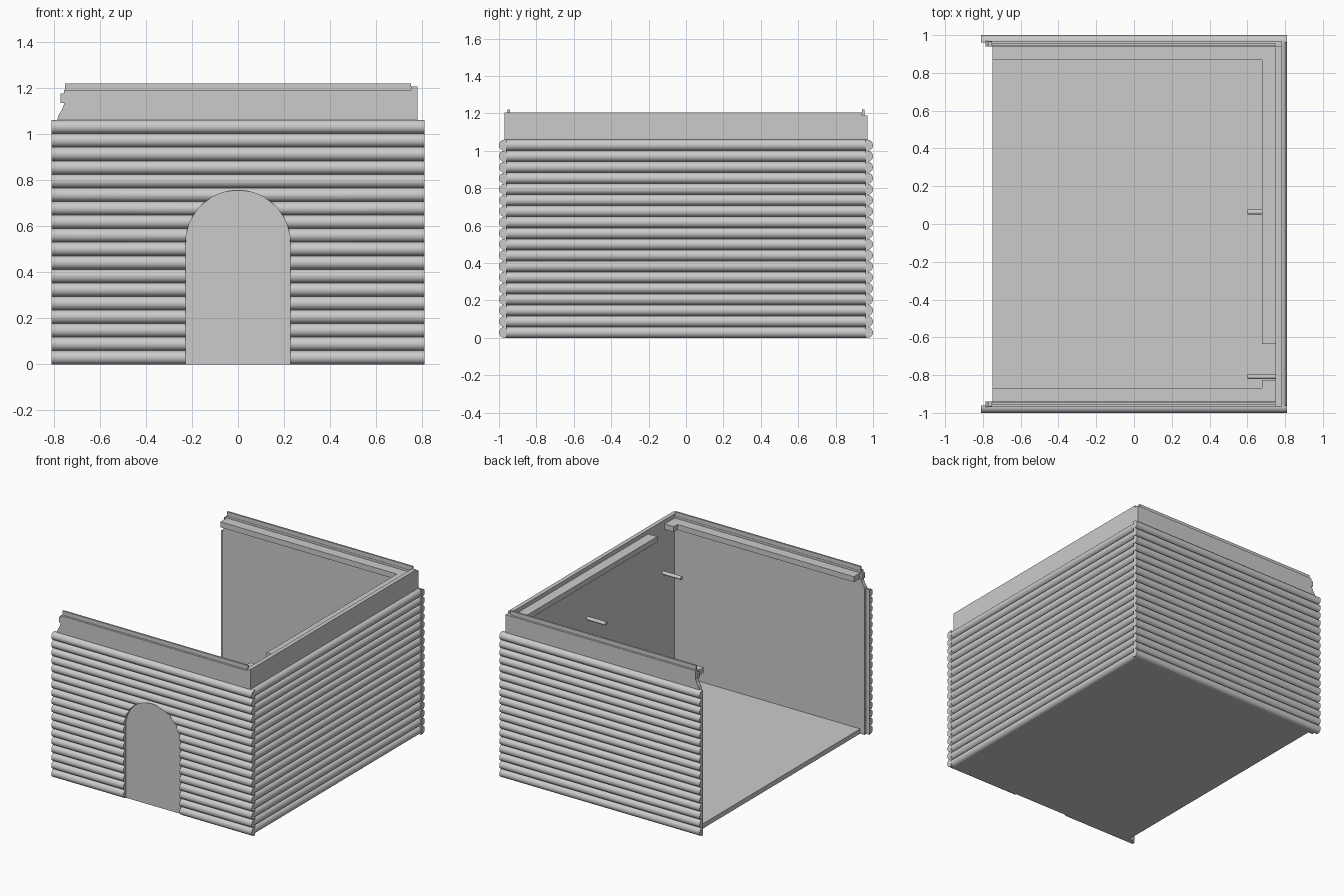
import bpy, bmesh, math
from mathutils import Vector

cube = bpy.data.objects.get("Cube")
if cube:
    bpy.data.objects.remove(cube, do_unlink=True)

grey = bpy.data.materials.new("plain_grey")
grey.use_nodes = True
COLOUR = (0.6, 0.6, 0.6, 1)
grey.diffuse_color = COLOUR
grey.node_tree.nodes["Principled BSDF"].inputs["Base Color"].default_value = COLOUR


def prism(name, axis, profile, start, end, smooth=False):
    """Extrude a (horizontal, z) profile along the x or y axis."""
    bm = bmesh.new()
    if axis == "x":
        points = [(start, h, z) for h, z in profile]
        shift = Vector((end - start, 0, 0))
    else:
        points = [(h, start, z) for h, z in profile]
        shift = Vector((0, end - start, 0))
    face = bm.faces.new([bm.verts.new(p) for p in points])
    moved = bmesh.ops.extrude_face_region(bm, geom=[face])["geom"]
    bmesh.ops.translate(bm, vec=shift,
                        verts=[g for g in moved if isinstance(g, bmesh.types.BMVert)])
    bmesh.ops.recalc_face_normals(bm, faces=bm.faces)
    mesh = bpy.data.meshes.new(name)
    bm.to_mesh(mesh)
    bm.free()
    mesh.materials.append(grey)
    obj = bpy.data.objects.new(name, mesh)
    bpy.context.collection.objects.link(obj)
    if smooth:
        select(obj)
        bpy.ops.object.shade_smooth_by_angle(angle=math.radians(40))
    return obj


def select(obj):
    bpy.ops.object.select_all(action="DESELECT")
    obj.select_set(True)
    bpy.context.view_layer.objects.active = obj


def box(name, x, y, z):
    return prism(name, "x", [(y[0], z[0]), (y[1], z[0]), (y[1], z[1]), (y[0], z[1])], *x)


LOGS, LOG_TOP, STEPS = 18, 1.06, 12
RADIUS = LOG_TOP / LOGS / 2


def log_profile(base, out):
    """Stack of half-round logs bulging in the given direction."""
    pts = [(base - out * 0.01, LOG_TOP), (base - out * 0.01, 0)]
    for i in range(LOGS):
        for s in range(0 if i == 0 else 1, STEPS + 1):
            a = math.pi * s / STEPS
            pts.append((base + out * RADIUS * math.sin(a),
                        RADIUS * (2 * i + 1 - math.cos(a))))
    return pts


# Log cladding
front_logs = prism("front_logs", "x", log_profile(-0.97, -1), -0.81, 0.81)
prism("back_logs", "x", log_profile(0.97, 1), -0.81, 0.81, True)
prism("side_logs", "y", log_profile(0.78, 1), -0.97, 0.97, True)

# Arched doorway cut through the front logs only
HALF, SPRING = 0.227, 0.528
arch = [(-HALF, -0.1), (HALF, -0.1)]
arch += [(HALF * math.cos(math.pi * k / 32), SPRING + HALF * math.sin(math.pi * k / 32))
         for k in range(33)]
cutter = prism("door_cutter", "y", arch, -1.1, -0.97)
cutter.hide_render = True
cut = front_logs.modifiers.new("doorway", "BOOLEAN")
cut.operation, cut.solver, cut.object = "DIFFERENCE", "EXACT", cutter
select(front_logs)
bpy.ops.object.modifier_apply(modifier=cut.name)
bpy.data.objects.remove(cutter, do_unlink=True)
bpy.ops.object.shade_smooth_by_angle(angle=math.radians(40))

# Floor and side wall
box("floor", (-0.75, 0.76), (-0.95, 0.95), (0, 0.035))
box("side_wall", (0.75, 0.78), (-0.97, 0.94), (0, 1.205))

# Front and back walls, with a curved neck at the open end
wall = [(-0.785, 0), (0.78, 0), (0.78, 1.19), (-0.755, 1.19), (-0.755, 1.13),
        (-0.765, 1.105), (-0.78, 1.08), (-0.785, 1.06)]
for name, side in (("front", -1), ("back", 1)):
    def span(a, b):
        return sorted((side * a, side * b))
    prism(name + "_wall", "y", wall, *span(0.94, 0.97))
    box(name + "_rim", (-0.75, 0.75), span(0.942, 0.955), (1.18, 1.22))
    box(name + "_ledge", (-0.75, 0.75), span(0.867, 0.945), (1.135, 1.175))
    box(name + "_ledge_hook", (-0.77, -0.75), span(0.94, 0.965), (1.135, 1.175))

# Side ledge with a gap near the front corner
box("side_ledge", (0.677, 0.755), (-0.635, 0.87), (1.135, 1.175))
box("corner_ledge", (0.677, 0.755), (-0.87, -0.825), (1.135, 1.175))

# Pegs on the side wall
for i, y in enumerate((-0.808, 0.063)):
    ring = [(y + 0.013 * math.cos(math.tau * k / 16), 0.825 + 0.013 * math.sin(math.tau * k / 16))
            for k in range(16)]
    prism(f"peg_{i + 1}", "x", ring, 0.6, 0.755, True)
